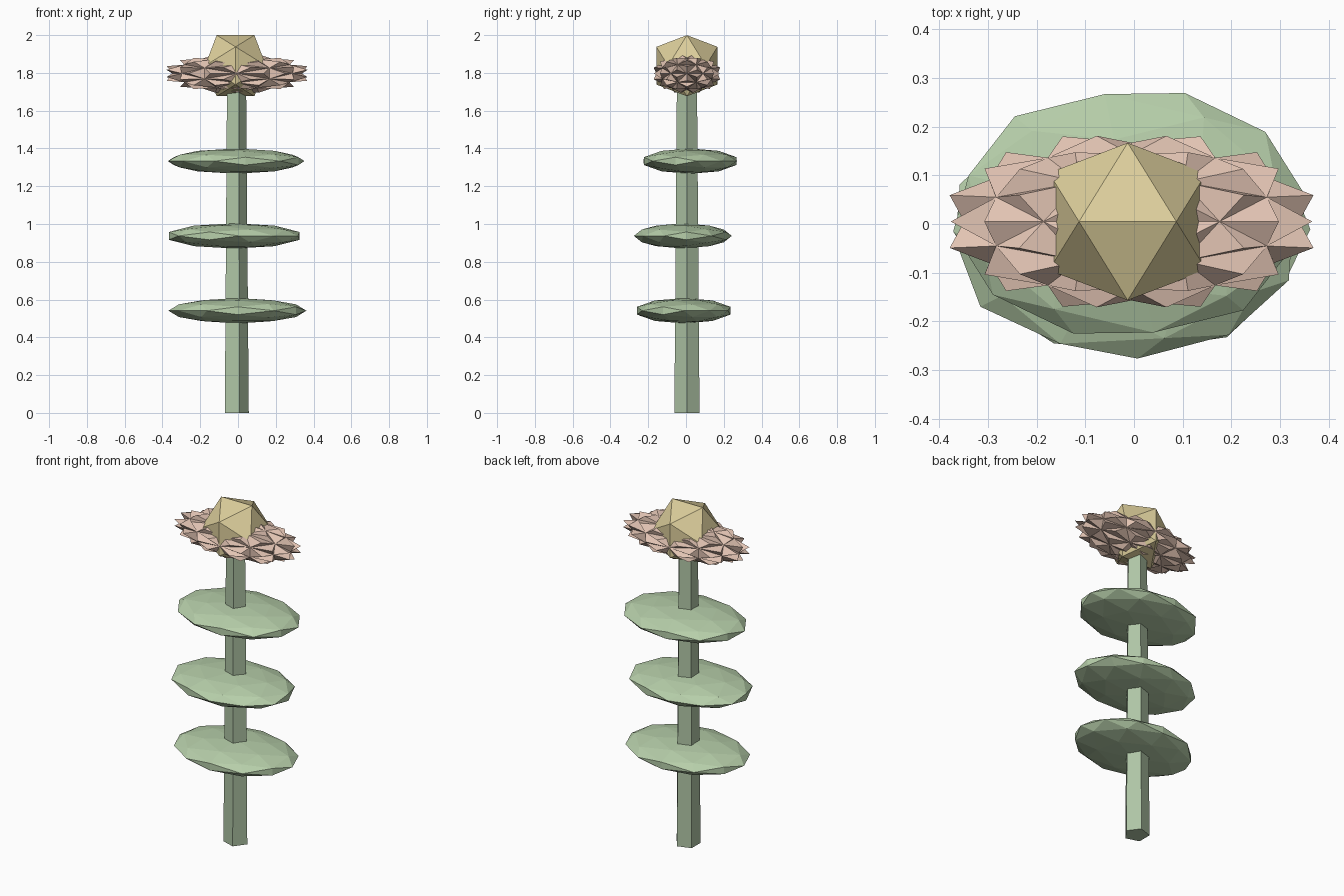
import bpy, bmesh, math
from mathutils import Vector, Matrix
from itertools import combinations

if "Cube" in bpy.data.objects:
    bpy.data.objects.remove(bpy.data.objects["Cube"])

CX, CY = -0.013, 0.005          # axis of the plant
PHI = (1 + 5 ** 0.5) / 2


def material(name, color):
    m = bpy.data.materials.new(name)
    m.diffuse_color = (*color, 1)
    m.use_nodes = True
    m.node_tree.nodes["Principled BSDF"].inputs["Base Color"].default_value = m.diffuse_color
    return m


def ico_bmesh(detail):
    """Unit icosahedron standing on an edge; detail 1 splits each edge once."""
    pts = []
    for a in (-1, 1):
        for b in (-PHI, PHI):
            pts += [Vector(p) for p in ((b, a, 0), (0, b, a), (a, 0, b))]
    if detail:
        pts += [(p + q) / 2 for p, q in combinations(pts, 2) if (p - q).length < 2.1]
    bm = bmesh.new()
    for p in pts:
        bm.verts.new(p.normalized())
    bmesh.ops.convex_hull(bm, input=bm.verts[:])
    return bm


def finish(bm, name, mat, loc, scale=(1, 1, 1), turn=0):
    # turn first, then squash, so the outline stays aligned to x and y
    bm.transform(Matrix.Diagonal((*scale, 1)) @ Matrix.Rotation(math.radians(turn), 4, 'Z'))
    bmesh.ops.recalc_face_normals(bm, faces=bm.faces[:])
    me = bpy.data.meshes.new(name)
    bm.to_mesh(me)
    bm.free()
    me.materials.append(mat)
    ob = bpy.data.objects.new(name, me)
    ob.location = loc
    bpy.context.collection.objects.link(ob)


stem_green = material("stem_green", (0.43, 0.56, 0.38))
leaf_green = material("leaf_green", (0.47, 0.62, 0.40))
petal_pink = material("petal_pink", (0.76, 0.55, 0.45))
gold = material("gold", (0.72, 0.62, 0.33))

# Tapered five-sided stem, one corner facing +x
bm = bmesh.new()
bmesh.ops.create_cone(bm, cap_ends=True, segments=5, radius1=0.07, radius2=0.056, depth=1.74)
finish(bm, "stem", stem_green, (CX, CY, 0.87), turn=-90)

# Three flat faceted leaf pads
for i, (x, y, z, turn) in enumerate([(-0.003, -0.012, 0.541, 32),
                                     (-0.02, -0.017, 0.937, -54),
                                     (-0.01, 0.022, 1.333, 40)]):
    finish(ico_bmesh(1), f"leaf_{i + 1}", leaf_green, (x, y, z), (0.365, 0.26, 0.067), turn)

# Spiky petal mass: each facet of a faceted ball raised to a point
bm = ico_bmesh(1)
for v in bm.verts:
    v.co *= 0.9
tips = bmesh.ops.poke(bm, faces=bm.faces[:])["verts"]
for v in tips:
    v.co.normalize()
    v.co *= 1.04
finish(bm, "petals", petal_pink, (-0.005, CY, 1.797), (0.382, 0.18, 0.104))

# Golden flower centre
finish(ico_bmesh(0), "flower_centre", gold, (CX, CY, 1.838), (0.19, 0.19, 0.19))
